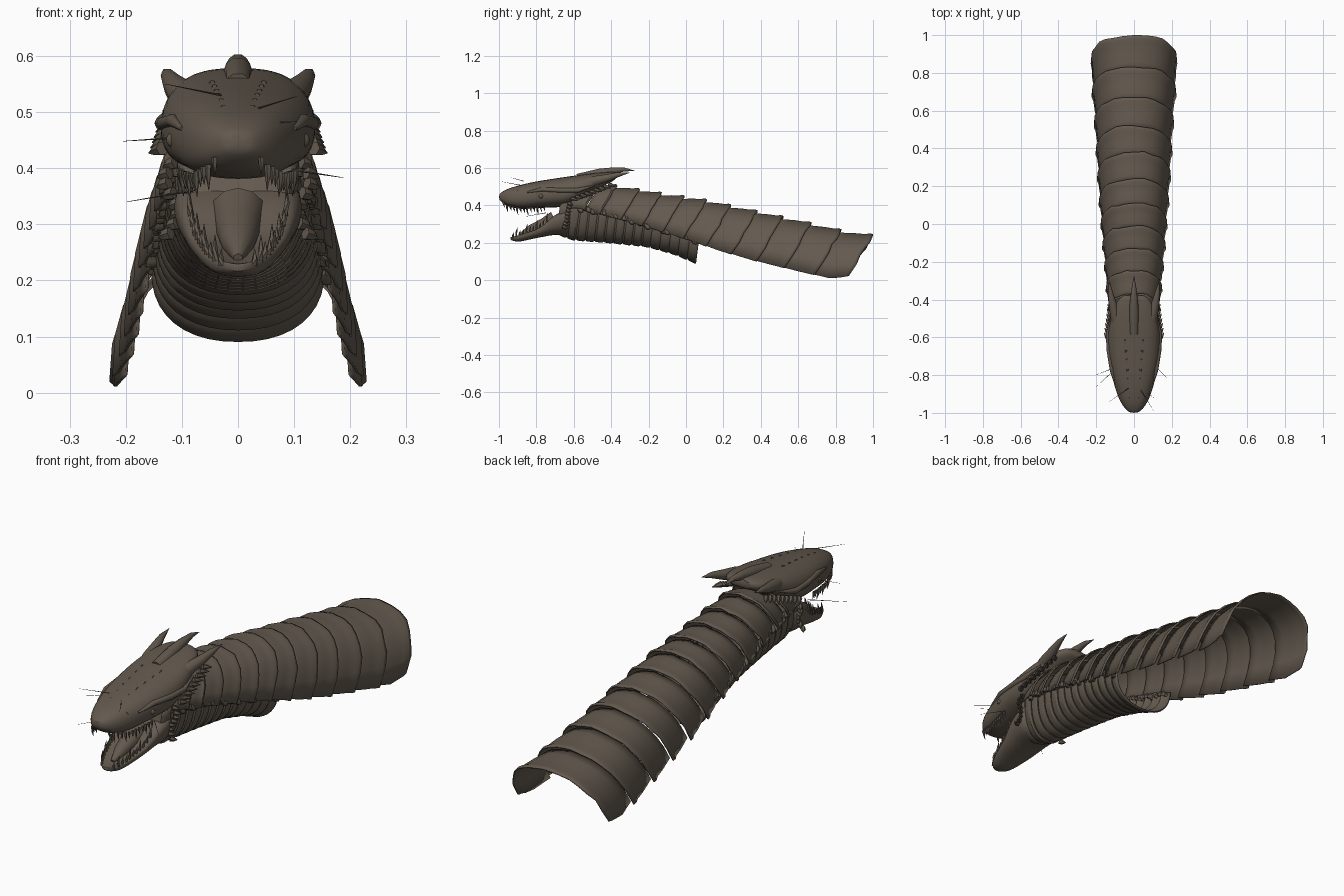
import bpy, bmesh, math, random
from mathutils import Vector

random.seed(4)
old = bpy.data.objects.get("Cube")
if old:
    bpy.data.objects.remove(old, do_unlink=True)

hide = bpy.data.materials.new("brown_hide")
hide.use_nodes = True
COLOUR = (0.125, 0.101, 0.077, 1)
hide.diffuse_color = COLOUR
shader = next(n for n in hide.node_tree.nodes if n.type == 'BSDF_PRINCIPLED')
shader.inputs["Base Color"].default_value = COLOUR
shader.inputs["Roughness"].default_value = 0.8


def track(*keys):
    """Return a piecewise-linear function through (position, value) keys."""
    def value(p):
        if p <= keys[0][0]:
            return keys[0][1]
        for (a, u), (b, v) in zip(keys, keys[1:]):
            if p <= b:
                return u + (v - u) * (p - a) / (b - a)
        return keys[-1][1]
    return value


def power(v, e):
    return math.copysign(abs(v) ** e, v)


def add_loft(bm, rings, closed=True, caps=(True, True)):
    rows = [[bm.verts.new(p) for p in ring] for ring in rings]
    n = len(rows[0])
    for a, b in zip(rows, rows[1:]):
        for i in range(n if closed else n - 1):
            j = (i + 1) % n
            bm.faces.new((a[i], a[j], b[j], b[i]))
    for row, cap in zip((rows[0], rows[-1]), caps):
        if cap:
            bm.faces.new(row)


def add_spike(bm, path, radii, sides=6):
    """Tapered tube that follows a path."""
    path = [Vector(p) for p in path]
    rings = []
    for i, p in enumerate(path):
        d = path[min(i + 1, len(path) - 1)] - path[max(i - 1, 0)]
        turn = d.to_track_quat('Z', 'Y')
        rings.append([p + turn @ Vector((math.cos(k * math.tau / sides), math.sin(k * math.tau / sides), 0)) * radii[i]
                      for k in range(sides)])
    add_loft(bm, rings)


def finish(bm, name, angle=40, thick=0, subdivide=0):
    bmesh.ops.recalc_face_normals(bm, faces=bm.faces[:])
    mesh = bpy.data.meshes.new(name)
    bm.to_mesh(mesh)
    bm.free()
    mesh.materials.append(hide)
    ob = bpy.data.objects.new(name, mesh)
    bpy.context.collection.objects.link(ob)
    if subdivide:
        ob.modifiers.new("round", 'SUBSURF').levels = subdivide
        ob.modifiers["round"].render_levels = subdivide
    if thick:
        solid = ob.modifiers.new("thickness", 'SOLIDIFY')
        solid.thickness, solid.offset = thick, 0
    bpy.ops.object.select_all(action='DESELECT')
    ob.select_set(True)
    bpy.context.view_layer.objects.active = ob
    bpy.ops.object.shade_smooth_by_angle(angle=math.radians(angle))
    return ob


# Neck back armour: overlapping arched plates, open below
plate_top = track((-.6, .5), (-.4, .5), (-.15, .458), (.1, .42), (.35, .365), (.6, .31), (.85, .252), (1, .23))
plate_low = track((-.5, .385), (-.2, .31), (.1, .225), (.3, .16), (.5, .105), (.75, .045), (.92, .008), (1, .022))
plate_wide = track((-.5, .12), (-.2, .142), (0, .158), (.3, .18), (.6, .196), (.93, .22), (1, .216))
edges = [-.56, -.46, -.37, -.25, -.13, -.01, .11, .24, .38, .52, .67, .83, 1]
for number, (start, end) in enumerate(zip(edges, edges[1:])):
    bm = bmesh.new()
    rings = []
    wobble = [random.uniform(-.006, .006) for _ in range(15)]
    for f, flare in ((-.12, -.012), (.15, -.006), (.45, .0), (.75, .003), (.9, .01), (1, .009)):
        s = start + (end - start) * f
        top, low, wide = plate_top(s) + flare, plate_low(s), plate_wide(s) + flare
        ring = []
        for i in range(15):
            a = (i / 7 - 1) * math.pi / 2
            z = low + (top - low) * max(math.cos(a), 0) ** .8
            ridge = .005 if i == 7 else 0
            edge = wobble[i] * f if 0 < i < 14 and i != 7 else 0
            ring.append((wide * power(math.sin(a), .85), min(s - .6 * (top - z) + edge, 1), z + ridge))
        rings.append(ring)
    add_loft(bm, rings, closed=False, caps=(False, False))
    finish(bm, f"neck_plate_{number + 1}", 35, thick=.005)

# Throat and belly: ribbed trough, open at the back
belly_top = track((-.68, .42), (-.5, .39), (-.3, .34), (0, .25), (.07, .22))
belly_low = track((-.68, .25), (-.6, .218), (-.4, .203), (-.2, .182), (-.05, .14), (.07, .09))
belly_wide = track((-.68, .1), (-.4, .122), (-.1, .14), (.07, .15))
bm = bmesh.new()
rings = []
RIBS = 15
for r in range(RIBS):
    for f, swell in ((0, -.006), (.2, .002), (.8, .004), (.98, .0)):
        y = -.68 + .745 * (r + f) / RIBS
        top, low, wide = belly_top(y), belly_low(y) - swell, belly_wide(y) + swell
        ring = []
        for i in range(21):
            a = math.pi * i / 20
            z = top - (top - low) * max(math.sin(a), 0) ** .8
            ring.append((wide * power(math.cos(a), .9), y + .12 * (z - low) - .01, z))
        rings.append(ring)
add_loft(bm, rings, closed=False, caps=(True, False))
finish(bm, "ribbed_throat", 30, thick=.004)


def head_part(name, stations, wide, top, low, dip=0, level=.45):
    """Rounded loft along y, with an optional groove along its upper side."""
    bm = bmesh.new()
    rings = []
    for y in stations:
        w, t, b = wide(y), top(y), low(y)
        mid = b + (t - b) * level
        ring = []
        for i in range(20):
            a = math.tau * i / 20
            c, s = power(math.cos(a), .75), power(math.sin(a), .85)
            z = mid + s * ((t - mid) if s > 0 else (mid - b))
            if s > 0:
                z -= dip * (1 - c * c) * min(1, w / .06)
            ring.append((w * c, y, z))
        rings.append(ring)
    add_loft(bm, rings)
    finish(bm, name, 50, subdivide=1)


# Skull with upper jaw, and the open lower jaw
skull_wide = track((-1, .022), (-.98, .047), (-.95, .07), (-.9, .092), (-.8, .12), (-.7, .136),
                   (-.6, .143), (-.5, .125), (-.42, .1), (-.37, .06))
skull_top = track((-1, .462), (-.96, .487), (-.9, .507), (-.8, .53), (-.6, .56), (-.45, .578), (-.37, .58))
skull_low = track((-1, .43), (-.96, .395), (-.88, .378), (-.75, .388), (-.62, .39), (-.55, .44), (-.45, .5), (-.37, .54))
head_part("skull", [-1, -.985, -.96, -.92, -.88, -.82, -.76, -.7, -.64, -.58, -.52, -.46, -.41, -.37],
          skull_wide, skull_top, skull_low)
jaw_wide = track((-.94, .015), (-.92, .04), (-.87, .064), (-.78, .088), (-.7, .112), (-.6, .12))
jaw_top = track((-.94, .236), (-.86, .265), (-.78, .295), (-.71, .365), (-.6, .42))
jaw_low = track((-.94, .215), (-.9, .203), (-.8, .225), (-.7, .243), (-.6, .24))
head_part("lower_jaw", [-.94, -.925, -.9, -.86, -.82, -.78, -.74, -.71, -.66, -.6],
          jaw_wide, jaw_top, jaw_low, dip=.022, level=.6)

# Tongue
bm = bmesh.new()
add_spike(bm, [(0, -.7, .32), (0, -.76, .29), (0, -.83, .265), (0, -.89, .24)], [.05, .04, .03, .008], 12)
finish(bm, "tongue", 60)

# Teeth along both jaws
bm = bmesh.new()
for side in (-1, 1):
    for i in range(13):
        y = -.975 + .018 * i
        length = .02 + .014 * (i % 3 == 1)
        x = side * skull_wide(y) * .82
        root = skull_low(y) + .012
        add_spike(bm, [(x, y, root), (x, y, root - length * .6), (x * .98, y + .006, root - length - .012)],
                  [.006, .005, .0005], 5)
    for i in range(11):
        y = -.925 + .018 * i
        length = .02 + .018 * (i % 3 == 1)
        x = side * jaw_wide(y) * .85
        root = jaw_top(y) - .015
        add_spike(bm, [(x, y, root), (x * 1.04, y, root + length * .6), (x * 1.04, y + .005, root + length + .01)],
                  [.006, .005, .0005], 5)
finish(bm, "teeth", 50)

# Crest horn and side horns
bm = bmesh.new()
add_spike(bm, [(0, -.58, .545), (0, -.46, .572), (0, -.39, .585), (0, -.33, .592), (0, -.275, .585)],
          [.025, .026, .019, .011, .001], 10)
finish(bm, "crest_horn", 60)
for side, word in ((1, "left"), (-1, "right")):
    bm = bmesh.new()
    add_spike(bm, [(side * .08, -.58, .51), (side * .098, -.49, .53), (side * .113, -.42, .547),
                   (side * .125, -.36, .565), (side * .132, -.3, .576)], [.025, .028, .021, .013, .001], 10)
    finish(bm, word + "_horn", 60)

    # Brow ridge and eye
    bm = bmesh.new()
    add_spike(bm, [(side * .1, -.85, .47), (side * .117, -.77, .485), (side * .132, -.67, .48),
                   (side * .136, -.58, .48), (side * .122, -.49, .505)], [.004, .012, .013, .013, .004], 8)
    finish(bm, word + "_brow", 60)
    bm = bmesh.new()
    bmesh.ops.create_uvsphere(bm, u_segments=12, v_segments=8, radius=.014)
    bmesh.ops.translate(bm, verts=bm.verts[:], vec=(side * .114, -.775, .45))
    finish(bm, word + "_eye", 60)

    # Spiked frill behind the cheek
    bm = bmesh.new()
    for i in range(9):
        f = i / 8
        root = Vector((side * (.135 - .025 * f), -.61 + .2 * f, .435 + .075 * f))
        tip = root + Vector((side * .024, .035, -.008))
        add_spike(bm, [root, root.lerp(tip, .5), tip], [.013, .009, .001])
    finish(bm, word + "_frill", 50)

    # Scale rows: down the cheek, then along the seam of the neck
    bm = bmesh.new()
    for i in range(8):
        root = Vector((side * (.112 + .012 * math.sin(i)), -.625 - .004 * i, .41 - .018 * i))
        add_spike(bm, [root, root + Vector((side * .012, .008, -.004)), root + Vector((side * .021, .02, -.008))],
                  [.012, .01, .002])
    for i in range(30):
        y = -.57 + .021 * i
        size = random.uniform(.7, 1.3)
        root = Vector((side * (belly_wide(y) - .002), y, belly_top(y) - .012 + random.uniform(-.01, .008)))
        tip = root + Vector((side * .017, .014, -.016)) * size
        add_spike(bm, [root, root.lerp(tip, .6), tip], [.012 * size, .01 * size, .002])
    finish(bm, word + "_seam_scales", 50)

# Small bumps along the snout
bm = bmesh.new()
for side in (-1, 1):
    for i in range(7):
        y = -.93 + .05 * i
        root = Vector((side * (.022 + .004 * i), y, skull_top(y) - .012))
        add_spike(bm, [root, root + Vector((0, .012, .008)), root + Vector((0, .028, .01))], [.009, .006, .001])
finish(bm, "snout_bumps", 50)

# Fine whiskers
bm = bmesh.new()
for root, tip in (((-.1, -.76, .455), (-.205, -.8, .448)), ((.11, -.75, .395), (.188, -.83, .383)),
                  ((-.08, -.75, .36), (-.198, -.86, .34)), ((-.03, -.87, .53), (-.13, -.94, .55)),
                  ((.03, -.87, .505), (.105, -.99, .528)), ((.04, -.87, .48), (.105, -.92, .483))):
    add_spike(bm, [root, tip], [.002, .0004], 4)
finish(bm, "whiskers")
